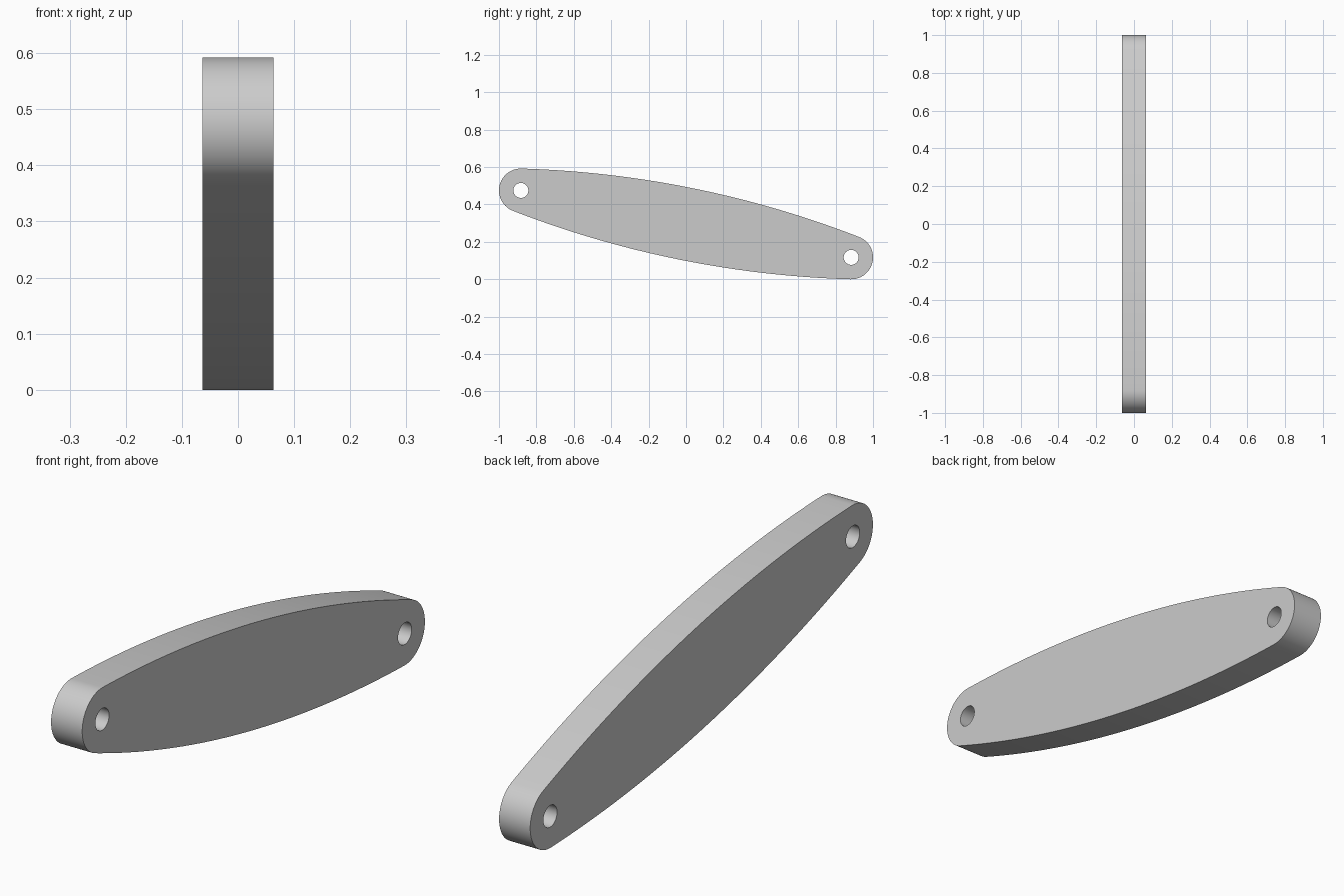
import bpy, bmesh
from math import sin, cos, asin, atan2, hypot, pi, radians
from mathutils import Matrix

cube = bpy.data.objects.get("Cube")
if cube:
    bpy.data.objects.remove(cube, do_unlink=True)

END_Y, END_Z = 0.883, 0.179      # pin centre offset from the middle
END_R, HOLE_R = 0.117, 0.04
MID_Z, HALF_THICK = 0.296, 0.0635
BELLY = 0.194                    # half width at the middle

tilt = atan2(-END_Z, END_Y)
reach = hypot(END_Y, END_Z)

# Long side arc, tangent to both round ends
grow = BELLY - END_R
drop = (reach ** 2 - grow ** 2) / (2 * grow)
big_r = drop + BELLY
spread = asin(reach / (big_r - END_R))


def arc(cx, cy, r, start, end, steps):
    return [(cx + r * cos(start + (end - start) * i / steps),
             cy + r * sin(start + (end - start) * i / steps)) for i in range(steps)]


# Half of the outline: upper arc then right end; the other half is turned 180 degrees
half = arc(0, -drop, big_r, pi / 2 + spread, pi / 2 - spread, 48)
half += arc(reach, 0, END_R, pi / 2 - spread, spread - pi / 2, 32)
outline = half + [(-x, -y) for x, y in half]
holes = [arc(s * reach, 0, HOLE_R, 0, 2 * pi, 40) for s in (-1, 1)]

# Filled and extruded profile with two pin holes
curve = bpy.data.curves.new("link_profile", "CURVE")
curve.dimensions = "2D"
curve.fill_mode = "BOTH"
curve.extrude = HALF_THICK
for loop in [outline] + holes:
    spline = curve.splines.new("POLY")
    spline.points.add(len(loop) - 1)
    for point, (x, y) in zip(spline.points, loop):
        point.co = (x, y, 0, 1)
    spline.use_cyclic_u = True

link = bpy.data.objects.new("link_plate", curve)
bpy.context.collection.objects.link(link)
bpy.ops.object.select_all(action="DESELECT")
link.select_set(True)
bpy.context.view_layer.objects.active = link
bpy.ops.object.convert(target="MESH")
link = bpy.context.view_layer.objects.active
link.name = "link_plate"

# Stand the plate up along y, tilt it and weld the seams
stand = (Matrix.Translation((0, 0, MID_Z)) @ Matrix.Rotation(radians(90), 4, "Z")
         @ Matrix.Rotation(radians(90), 4, "X") @ Matrix.Rotation(tilt, 4, "Z"))
bm = bmesh.new()
bm.from_mesh(link.data)
bm.transform(stand)
bmesh.ops.remove_doubles(bm, verts=bm.verts, dist=0.0001)
bmesh.ops.recalc_face_normals(bm, faces=bm.faces)
bm.to_mesh(link.data)
bm.free()
bpy.ops.object.shade_smooth_by_angle(angle=radians(30))

# Plain grey
grey = bpy.data.materials.new("light_grey")
grey.use_nodes = True
colour = (0.6, 0.6, 0.6, 1)
grey.diffuse_color = colour
grey.node_tree.nodes["Principled BSDF"].inputs["Base Color"].default_value = colour
link.data.materials.clear()
link.data.materials.append(grey)
